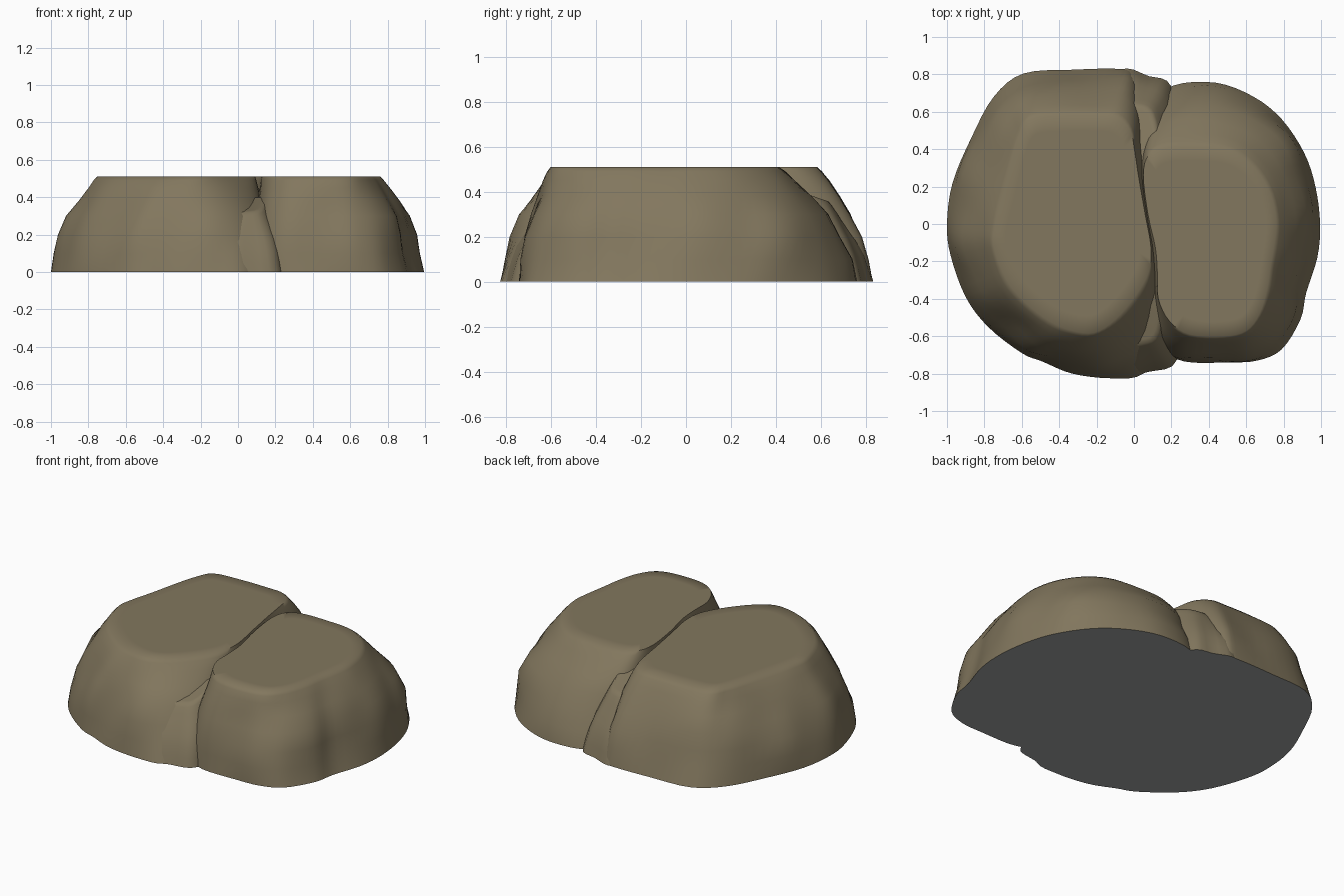
import bpy, bmesh, math
from mathutils import Vector, noise


def material(name, color):
    m = bpy.data.materials.new(name)
    m.diffuse_color = (*color, 1)
    return m


STONE = material("brown stone", (0.225, 0.185, 0.112))
UNDER = material("grey underside", (0.35, 0.365, 0.36))

# Height against share of the way from base outline to top outline
PROFILE = [(0, 0), (0.1, 0.09), (0.2, 0.19), (0.3, 0.36), (0.38, 0.58),
           (0.45, 0.78), (0.49, 0.91), (0.51, 1.0)]


def smooth_loop(pts, n=4):
    """Closed Catmull-Rom curve through the points."""
    out = []
    for i in range(len(pts)):
        a, b, c, d = (Vector(pts[(i + k) % len(pts)]) for k in (-1, 0, 1, 2))
        for s in range(n):
            t = s / n
            out.append(0.5 * (2 * b + (c - a) * t + (2 * a - 5 * b + 4 * c - d) * t * t
                              + (3 * b - a - 3 * c + d) * t ** 3))
    return out


def boulder(name, pairs, height=0.51, rough=0.05, slope=0):
    """Loft from base outline to top outline; each row is base x, y, top x, y."""
    loop = smooth_loop(pairs)
    bm = bmesh.new()
    rings = []
    for z, f in PROFILE:
        zz = z * height / 0.51
        ring = []
        for p in loop:
            x = p[0] + (p[2] - p[0]) * f
            y = p[1] + (p[3] - p[1]) * f
            # broad worn bumps, fading out at base and top
            k = rough * math.sin(math.pi * min(1, z / 0.51))
            bump = noise.noise(Vector((x * 3.4, y * 3.4, zz * 4 + 7)))
            d = Vector((p[0] - p[2], p[1] - p[3]))
            d = d.normalized() if d.length > 0.08 else Vector((0, 0))
            low = 1 - slope * max(0, abs(y) - 0.42)
            ring.append(bm.verts.new((x + d.x * bump * k, y + d.y * bump * k, zz * low)))
        rings.append(ring)
    n = len(loop)
    # top with a soft border ring
    c = sum((v.co for v in rings[-1]), Vector()) / n
    rings.append([bm.verts.new(c + (v.co - c) * 0.85) for v in rings[-1]])
    for lo, hi in zip(rings, rings[1:]):
        for i in range(n):
            j = (i + 1) % n
            bm.faces.new((lo[i], lo[j], hi[j], hi[i]))
    bm.faces.new(rings[-1])
    bm.faces.new(rings[0][::-1]).material_index = 1
    bmesh.ops.recalc_face_normals(bm, faces=bm.faces)
    me = bpy.data.meshes.new(name)
    bm.to_mesh(me)
    bm.free()
    me.materials.append(STONE)
    me.materials.append(UNDER)
    ob = bpy.data.objects.new(name, me)
    bpy.context.collection.objects.link(ob)
    bpy.ops.object.select_all(action='DESELECT')
    ob.select_set(True)
    bpy.context.view_layer.objects.active = ob
    bpy.ops.object.shade_smooth_by_angle(angle=math.radians(60))


# Left half, anticlockwise from the left side
boulder("left_boulder", [
    (-1.00, 0.00, -0.74, 0.00), (-0.98, -0.17, -0.75, -0.12),
    (-0.90, -0.39, -0.68, -0.30), (-0.78, -0.55, -0.58, -0.42),
    (-0.60, -0.69, -0.45, -0.52), (-0.49, -0.735, -0.33, -0.57),
    (-0.33, -0.80, -0.21, -0.58), (-0.12, -0.825, -0.10, -0.51),
    (0.05, -0.80, 0.01, -0.38), (0.16, -0.62, 0.08, -0.25),
    (0.17, -0.20, 0.09, -0.12), (0.16, 0.05, 0.06, 0.05),
    (0.12, 0.25, 0.025, 0.25), (0.08, 0.45, 0.005, 0.38),
    (0.06, 0.68, -0.02, 0.50), (0.0, 0.81, -0.09, 0.57),
    (-0.10, 0.83, -0.20, 0.58), (-0.32, 0.825, -0.38, 0.58),
    (-0.59, 0.805, -0.56, 0.56), (-0.75, 0.68, -0.62, 0.46),
    (-0.87, 0.46, -0.66, 0.32), (-0.97, 0.22, -0.70, 0.15),
])

# Right half, anticlockwise from the front of the crack
boulder("right_boulder", [
    (0.08, -0.30, 0.125, -0.27), (0.10, -0.52, 0.13, -0.40),
    (0.14, -0.66, 0.19, -0.52), (0.27, -0.735, 0.30, -0.59),
    (0.50, -0.74, 0.48, -0.60), (0.66, -0.73, 0.60, -0.57),
    (0.79, -0.67, 0.67, -0.48), (0.89, -0.51, 0.71, -0.35),
    (0.92, -0.37, 0.73, -0.22), (0.98, -0.18, 0.75, -0.10),
    (0.995, 0.00, 0.76, 0.02), (0.97, 0.20, 0.73, 0.16),
    (0.91, 0.38, 0.66, 0.28), (0.79, 0.56, 0.57, 0.36),
    (0.64, 0.68, 0.47, 0.40), (0.44, 0.755, 0.34, 0.41),
    (0.21, 0.74, 0.18, 0.41), (0.08, 0.62, 0.08, 0.37),
    (0.02, 0.35, 0.05, 0.26), (0.02, 0.05, 0.075, 0.05),
    (0.04, -0.15, 0.115, -0.13),
])

# Low wedges filling both ends of the crack, sloping outward
boulder("front_wedge", [
    (-0.22, -0.68, -0.14, -0.50), (-0.10, -0.81, -0.05, -0.63),
    (0.08, -0.79, 0.05, -0.64), (0.23, -0.725, 0.13, -0.58),
    (0.22, -0.40, 0.16, -0.30), (0.00, -0.25, 0.02, -0.25),
], height=0.41, rough=0.01, slope=1.0)
boulder("back_wedge", [
    (-0.15, 0.45, -0.08, 0.40), (0.0, 0.35, 0.02, 0.33),
    (0.25, 0.45, 0.12, 0.42), (0.20, 0.735, 0.10, 0.58),
    (0.08, 0.79, 0.03, 0.63), (-0.08, 0.81, -0.06, 0.60),
], height=0.43, rough=0.01, slope=0.8)

# Block under the crack, keeping it shallow
bpy.ops.mesh.primitive_cube_add(size=1, location=(0.08, 0, 0.21))
core = bpy.context.object
core.name = "crack_floor"
core.scale = (0.2, 0.7, 0.4)
core.data.materials.append(STONE)
